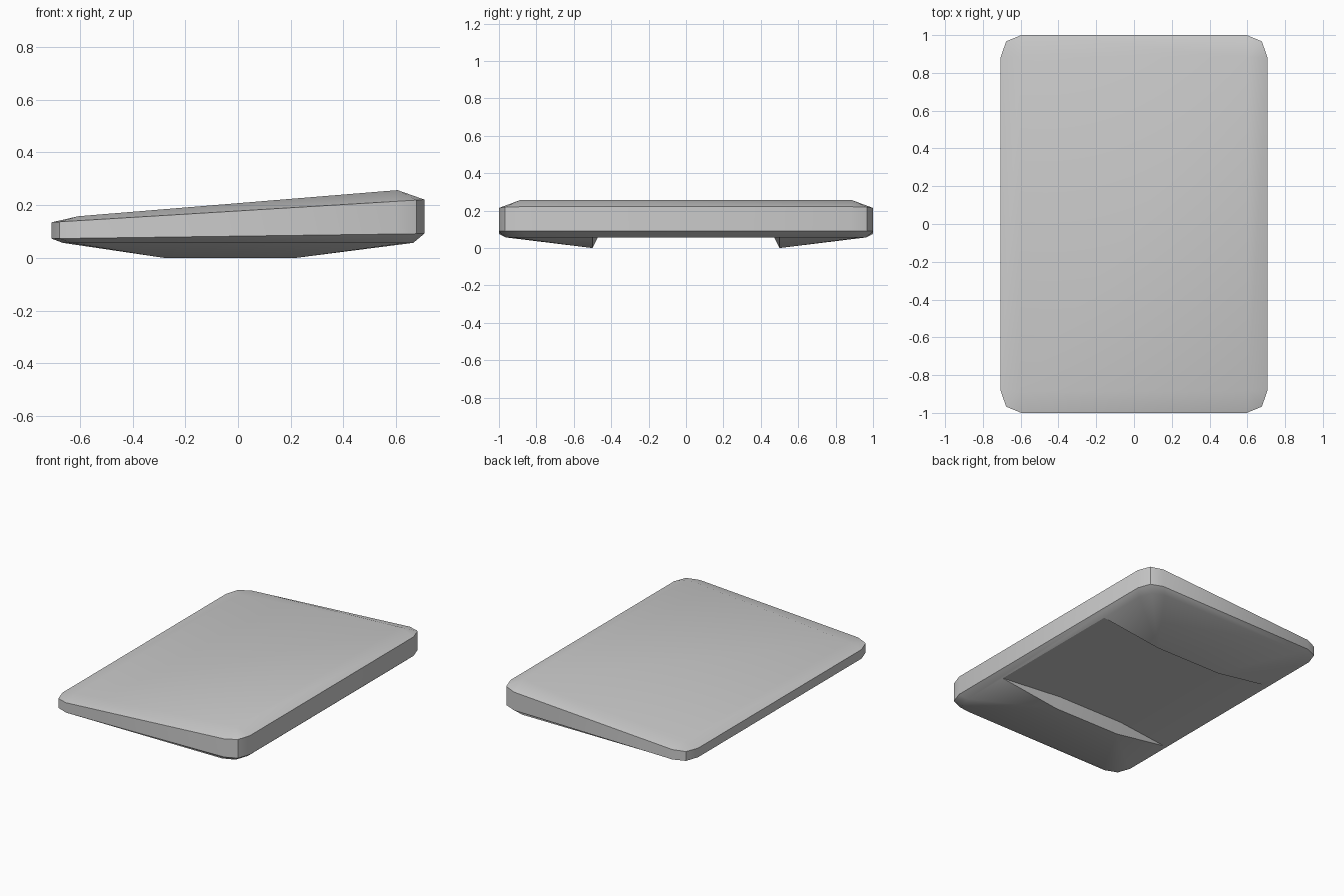
import bpy, bmesh, math

if "Cube" in bpy.data.objects:
    bpy.data.objects.remove(bpy.data.objects["Cube"])

bm = bmesh.new()
QUADS = [(1, 1), (-1, 1), (-1, -1), (1, -1)]


def lerp_z(left, right, half):
    return lambda x: left + (right - left) * (x + half) / (2 * half)


def ring(hx, hy, zf):
    """Rectangle outline with two-step corners, three points per corner."""
    quarter = [(hx, hy - 0.12), (hx - 0.03, hy - 0.033), (hx - 0.11, hy)]
    out = []
    for sx, sy in QUADS:
        pts = quarter if sx * sy > 0 else quarter[::-1]
        out += [bm.verts.new((sx * x, sy * y, zf(sx * x))) for x, y in pts]
    return out


def face(*verts):
    bm.faces.new(verts)


# Wedge-shaped side band and lower rim
upper = ring(0.707, 1.0, lerp_z(0.135, 0.221, 0.707))
lower = ring(0.707, 1.0, lerp_z(0.073, 0.092, 0.707))
rim = ring(0.665, 0.965, lambda x: 0.057)

# Sloping top panel with its wide bevel
top_z = lerp_z(0.158, 0.257, 0.605)
top = [bm.verts.new((sx * 0.605, sy * 0.885, top_z(sx * 0.605))) for sx, sy in QUADS]
face(*top)

# Underside: ridge feet, recess corners and rim points where the ridges fade out
foot, inner, edge = [], [], []
for sx, sy in QUADS:
    x = 0.22 if sx > 0 else -0.28
    foot.append(bm.verts.new((x, sy * 0.5, 0)))
    inner.append(bm.verts.new((x, sy * 0.465, 0.07)))
    edge.append(bm.verts.new((sx * 0.665, sy * 0.5, 0.057)))

for i in range(12):
    j = (i + 1) % 12
    face(upper[i], lower[i], lower[j], upper[j])
    if i in (5, 11):      # left and right sides carry the ridge end points
        a, b = (1, 2) if i == 5 else (3, 0)
        face(lower[i], rim[i], edge[a], edge[b], rim[j], lower[j])
    else:
        face(lower[i], rim[i], rim[j], lower[j])

for k in range(4):
    n = (k + 1) % 4
    a, b, c = 3 * k, 3 * k + 1, 3 * k + 2
    for i, j in ((a, b), (b, c)):
        face(top[k], upper[i], upper[j])
        face(foot[k], rim[i], rim[j])
    face(top[k], upper[c], upper[3 * n], top[n])
    # outer slope end beside the rim, and ridge inner wall end
    side = a if k % 2 == 0 else c
    face(foot[k], rim[side], edge[k])
    face(foot[k], edge[k], inner[k])
    if k % 2 == 0:        # back and front slopes with their steep inner walls
        face(foot[k], rim[c], rim[3 * n], foot[n])
        face(foot[k], foot[n], inner[n], inner[k])
    else:                 # recess running out to the left and right rims
        face(inner[k], edge[k], edge[n], inner[n])
face(*inner)

bmesh.ops.recalc_face_normals(bm, faces=bm.faces[:])
mesh = bpy.data.meshes.new("wedge_slab")
bm.to_mesh(mesh)
bm.free()
slab = bpy.data.objects.new("wedge_slab", mesh)
bpy.context.collection.objects.link(slab)

bpy.context.view_layer.objects.active = slab
slab.select_set(True)
bpy.ops.object.shade_smooth_by_angle(angle=math.radians(35))
